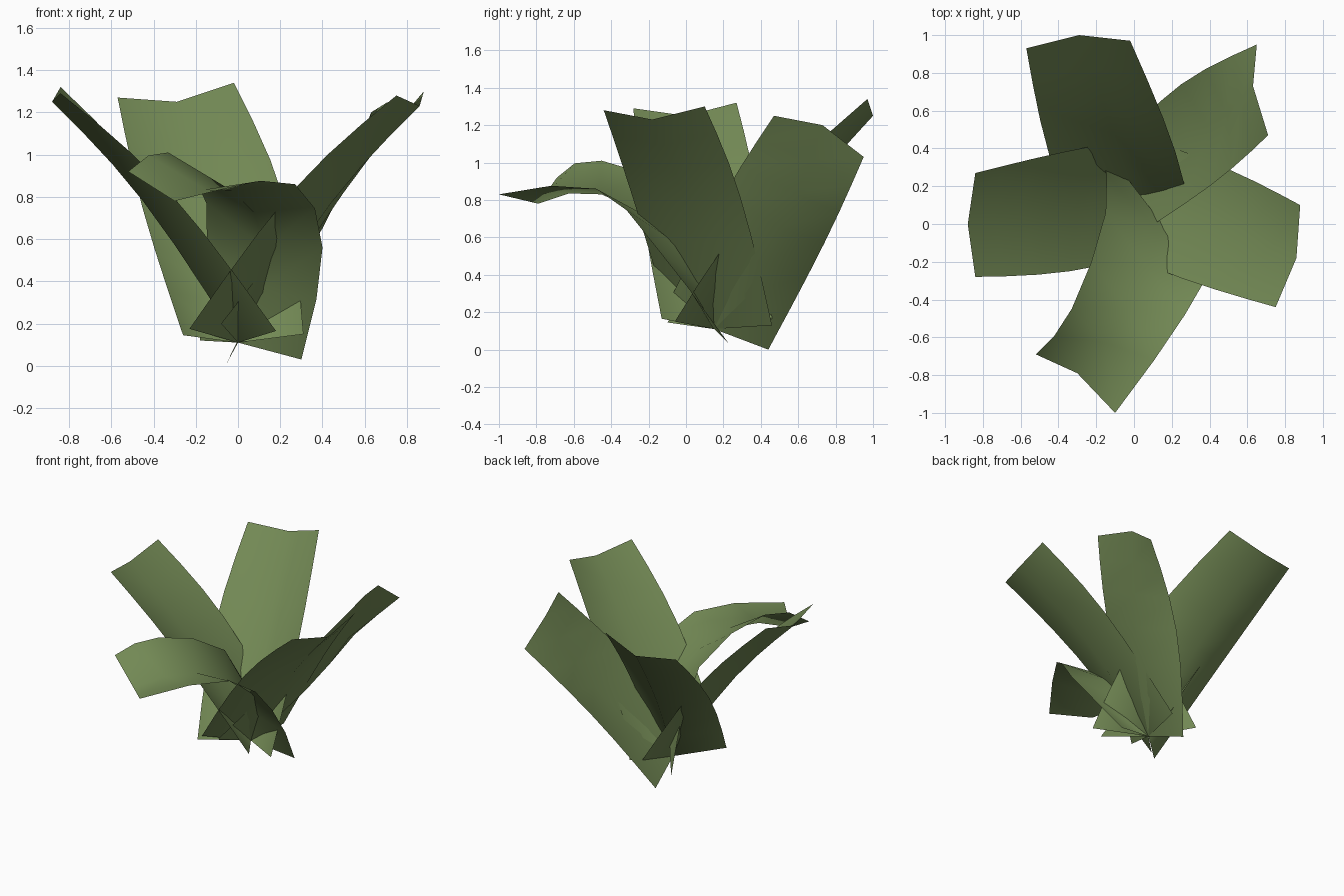
import bpy
from mathutils import Vector

green = bpy.data.materials.new("leaf green")
green.diffuse_color = (0.17, 0.25, 0.09, 1)

ROOT = (0, 0.15, 0.11)  # all midribs start here


def curve_point(p, t):
    """Catmull-Rom point on a rail p, t in 0..len(p)-1."""
    i = min(int(t), len(p) - 2)
    u = t - i
    b, c = p[i], p[i + 1]
    a = p[i - 1] if i else None
    d = p[i + 2] if i + 2 < len(p) else None
    mb = (c - a) / 2 if a else (c - b) * 1.5 - (d - b) / 4 if d else c - b
    mc = (d - b) / 2 if d else (c - b) * 1.5 - (c - a) / 4 if a else c - b
    return (b * (2*u**3 - 3*u*u + 1) + mb * (u**3 - 2*u*u + u)
            + c * (3*u*u - 2*u**3) + mc * (u**3 - u*u))


def leaf(name, left, rib, right, steps=6):
    """Folded strip lofted along left edge, midrib and right edge."""
    rails = [[Vector(v) for v in r] for r in (left, [ROOT] + rib, right)]
    n = len(rails[0]) - 1
    verts = [curve_point(r, n * k / steps) for k in range(steps + 1) for r in rails]
    faces = [(3*k + c, 3*k + c + 1, 3*k + c + 4, 3*k + c + 3)
             for k in range(steps) for c in (0, 1)]
    me = bpy.data.meshes.new(name)
    me.from_pydata(verts, [], faces)
    me.materials.append(green)
    me.polygons.foreach_set("use_smooth", [True] * len(faces))
    ob = bpy.data.objects.new(name, me)
    bpy.context.collection.objects.link(ob)


# each leaf: left edge, midrib (after the root), right edge, from base to tip
leaf("back_leaf",
     [(0.31, -0.06, 0.15), (0.22, 0.38, 0.78), (-0.02, 0.97, 1.34)],
     [(-0.12, 0.51, 0.68), (-0.29, 1.0, 1.25)],
     [(-0.26, -0.10, 0.145), (-0.45, 0.37, 0.74), (-0.57, 0.93, 1.27)])
leaf("back_right_leaf",
     [(-0.08, -0.12, 0.20), (0.40, 0.20, 0.82), (0.71, 0.47, 1.25)],
     [(0.40, 0.50, 0.65), (0.63, 0.73, 1.20)],
     [(-0.06, 0.44, 0.0), (0.25, 0.74, 0.57), (0.65, 0.95, 1.03)])
leaf("right_leaf",
     [(-0.23, -0.09, 0.175), (0.26, -0.29, 0.83), (0.75, -0.44, 1.28)],
     [(0.44, 0.0, 0.77), (0.86, -0.18, 1.23)],
     [(0.05, 0.46, 0.13), (0.50, 0.29, 0.82), (0.88, 0.10, 1.30)])
leaf("left_leaf",
     [(0.05, 0.46, 0.165), (-0.38, 0.38, 0.83), (-0.84, 0.27, 1.32)],
     [(-0.45, 0.07, 0.78), (-0.88, 0.0, 1.25)],
     [(0.18, -0.13, 0.165), (-0.34, -0.25, 0.84), (-0.84, -0.28, 1.29)])
leaf("front_leaf",
     [(-0.18, 0.43, 0.12), (-0.15, 0.06, 0.77), (-0.33, -0.45, 1.01), (-0.52, -0.69, 0.92)],
     [(0.13, -0.04, 0.56), (-0.03, -0.45, 0.83), (-0.30, -0.79, 0.78)],
     [(0.30, 0.23, 0.03), (0.40, -0.17, 0.56), (0.27, -0.48, 0.86), (-0.10, -1.0, 0.83)])
